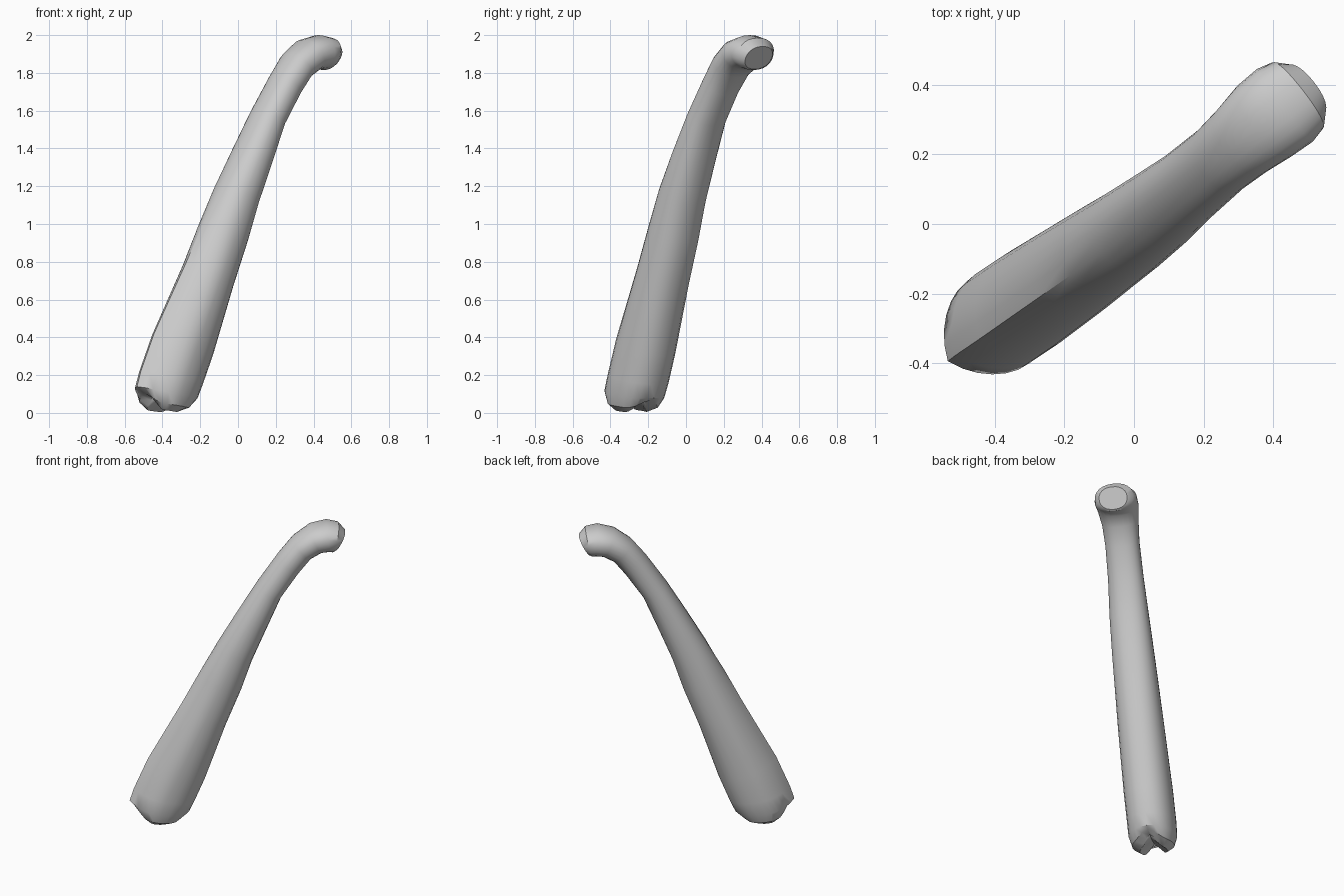
import bpy, bmesh, math
from mathutils import Vector

if "Cube" in bpy.data.objects:
    bpy.data.objects.remove(bpy.data.objects["Cube"])

# Lean direction on the ground, and the direction across it
LEAN = Vector((0.79, 0.61, 0))
ACROSS = Vector((-0.61, 0.79, 0))
UP = Vector((0, 0, 1))
AXIS = (LEAN * 0.41 + UP * 0.91).normalized()
SIDES = 24

# Sections: outer lean, outer z, inner lean, inner z, half width, side shift, ridge, notch
sections = [
    (-.585, .02, -.42, .00, .085, .015, .3, .07),
    (-.64, .06, -.35, .02, .13, .015, .4, .05),
    (-.67, .13, -.30, .07, .148, .015, .4, .01),
    (-.64, .22, -.262, .15, .15, .015, .4, 0),
    (-.555, .42, -.20, .30, .15, .01, .4, 0),
    (-.345, .80, -.075, .66, .142, 0, .35, 0),
    (-.235, 1.01, .02, .90, .135, -.005, .2, 0),
    (-.125, 1.20, .087, 1.10, .129, -.01, 0, 0),
    (-.007, 1.40, .175, 1.31, .121, -.012, 0, 0),
    (.115, 1.60, .265, 1.52, .11, -.01, 0, 0),
    (.245, 1.79, .375, 1.68, .106, -.005, 0, 0),
    (.335, 1.90, .45, 1.775, .114, 0, 0, 0),
    (.44, 1.975, .515, 1.815, .128, .005, 0, 0),
    (.545, 2.0, .56, 1.82, .132, .005, 0, 0),
    (.62, 1.985, .578, 1.815, .12, .005, 0, 0),
    (.66, 1.94, .59, 1.82, .088, .005, 0, 0),
]


def make_ring(bm, section):
    uo, zo, ui, zi, width, shift, ridge, notch = section
    outer, inner = LEAN * uo + UP * zo, LEAN * ui + UP * zi
    ring = []
    for i in range(SIDES):
        angle = math.tau * i / SIDES
        c, s = math.cos(angle), math.sin(angle)
        depth = math.copysign(abs(c) ** 0.9, c)
        if c > 0:
            depth += ridge * (1 - abs(s) - depth)
        side = math.copysign(abs(s) ** 0.9, s) * width + shift
        point = (outer + inner) / 2 + (outer - inner) / 2 * depth
        ring.append(bm.verts.new(point + ACROSS * side + AXIS * notch * abs(c) ** 8))
    return ring


bm = bmesh.new()
rings = [make_ring(bm, s) for s in sections]

# Skin of the curved shaft
for low, high in zip(rings, rings[1:]):
    for i in range(SIDES):
        j = (i + 1) % SIDES
        bm.faces.new((low[i], low[j], high[j], high[i]))

# Flat cut at the bent tip
bm.faces.new(rings[-1])

# Two-lobed foot with a groove between the lobes
foot, half = rings[0], SIDES // 2
groove = [foot[0]]
for i in range(1, half):
    groove.append(bm.verts.new((foot[i].co + foot[-i].co) / 2 + AXIS * 0.06))
groove.append(foot[half])
for i in range(half):
    for edge in ((foot[i], foot[i + 1]), (foot[-i], foot[-i - 1])):
        corners = list(dict.fromkeys((edge[0], edge[1], groove[i + 1], groove[i])))
        bm.faces.new(corners)
bmesh.ops.recalc_face_normals(bm, faces=bm.faces)

mesh = bpy.data.meshes.new("curved_shaft")
bm.to_mesh(mesh)
bm.free()
shaft = bpy.data.objects.new("curved_shaft", mesh)
bpy.context.collection.objects.link(shaft)

# Plain grey
grey = bpy.data.materials.new("light_grey")
grey.use_nodes = True
colour = (0.6, 0.6, 0.6, 1)
grey.diffuse_color = colour
grey.node_tree.nodes["Principled BSDF"].inputs["Base Color"].default_value = colour
mesh.materials.append(grey)

bpy.ops.object.select_all(action="DESELECT")
shaft.select_set(True)
bpy.context.view_layer.objects.active = shaft
bpy.ops.object.shade_smooth_by_angle(angle=math.radians(35))
